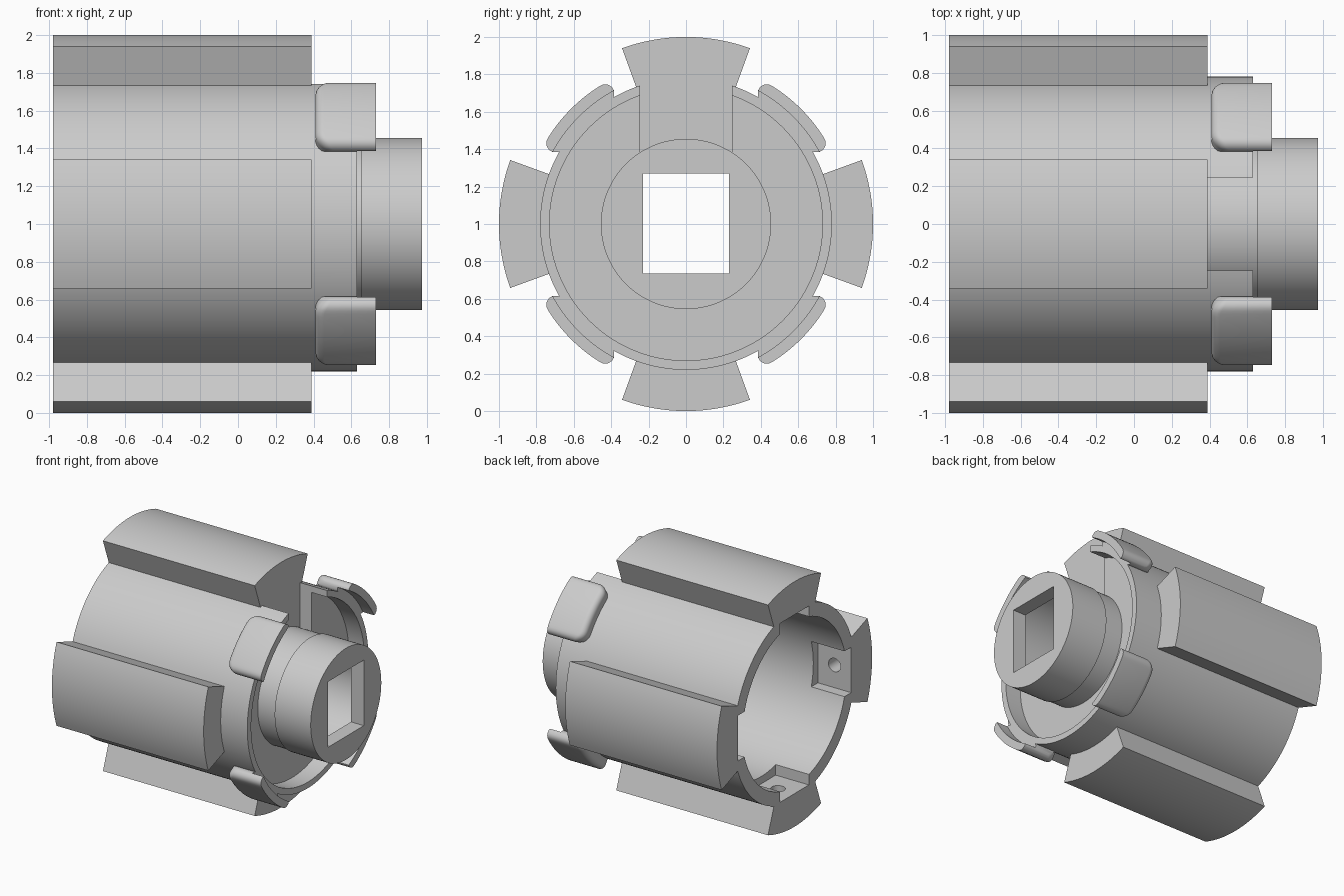
import bpy, bmesh
from math import radians, sin, cos, pi, sqrt
from mathutils import Matrix, Vector

cube = bpy.data.objects.get("Cube")
if cube:
    bpy.data.objects.remove(cube)

grey = bpy.data.materials.new("matte grey")
grey.use_nodes = True
grey.diffuse_color = (0.6, 0.6, 0.6, 1)
grey.node_tree.nodes["Principled BSDF"].inputs["Base Color"].default_value = (0.6, 0.6, 0.6, 1)

AXIS_Z = 1.0


def polar(x, r, a):
    return Vector((x, r * sin(a), AXIS_Z + r * cos(a)))


def finish(name, bm):
    bmesh.ops.recalc_face_normals(bm, faces=bm.faces)
    mesh = bpy.data.meshes.new(name)
    bm.to_mesh(mesh)
    bm.free()
    mesh.materials.append(grey)
    ob = bpy.data.objects.new(name, mesh)
    bpy.context.collection.objects.link(ob)
    return ob


def activate(ob):
    bpy.ops.object.select_all(action='DESELECT')
    ob.select_set(True)
    bpy.context.view_layer.objects.active = ob


def smooth(ob):
    activate(ob)
    bpy.ops.object.shade_smooth_by_angle(angle=radians(30))


def skin(name, sections, closed):
    """Join equal closed sections, welding points that coincide."""
    bm = bmesh.new()
    known = {}

    def vert(p):
        key = tuple(round(c, 5) for c in p)
        if key not in known:
            known[key] = bm.verts.new(p)
        return known[key]

    def face(points):
        unique = list(dict.fromkeys(vert(p) for p in points))
        if len(unique) > 2 and not bm.faces.get(unique):
            bm.faces.new(unique)

    count = len(sections)
    for i in range(count if closed else count - 1):
        a, b = sections[i], sections[(i + 1) % count]
        for j in range(len(a)):
            k = (j + 1) % len(a)
            face((a[j], a[k], b[k], b[j]))
    if not closed:
        face(sections[0])
        face(sections[-1])
    return finish(name, bm)


def revolve(name, profile):
    """Turn (x, plain radius, rib radius) points round the x axis."""
    spokes = []
    for q in range(4):
        spokes += [(q * 90 - 20 + 2.5 * i, True) for i in range(17)]
        spokes += [(q * 90 + 20 + 2.5 * i, False) for i in range(21)]
    return skin(name, [[polar(x, rib if on_rib else plain, radians(a))
                        for x, plain, rib in profile] for a, on_rib in spokes], True)


def box_cutter(x0, x1, half_y, z0, z1, turn=0.0):
    bm = bmesh.new()
    size = Matrix.Diagonal((x1 - x0, 2 * half_y, z1 - z0, 1))
    place = Matrix.Translation(((x0 + x1) / 2, 0, (z0 + z1) / 2))
    lift = Matrix.Translation((0, 0, AXIS_Z))
    bmesh.ops.create_cube(bm, size=1, matrix=lift @ Matrix.Rotation(turn, 4, 'X') @ place @ size)
    return finish("cutter", bm)


def hole_cutter(x, radius, z0, z1, turn):
    bm = bmesh.new()
    place = Matrix.Translation((x, 0, (z0 + z1) / 2))
    lift = Matrix.Translation((0, 0, AXIS_Z))
    bmesh.ops.create_cone(bm, cap_ends=True, segments=24, radius1=radius, radius2=radius,
                          depth=z1 - z0, matrix=lift @ Matrix.Rotation(turn, 4, 'X') @ place)
    return finish("cutter", bm)


def cut(ob, cutter):
    cutter.hide_render = True
    mod = ob.modifiers.new("cut", 'BOOLEAN')
    mod.operation = 'DIFFERENCE'
    mod.solver = 'EXACT'
    mod.object = cutter
    activate(ob)
    bpy.ops.object.modifier_apply(modifier=mod.name)
    bpy.data.objects.remove(cutter)


# Hollow barrel with four ribs and a recessed collar
barrel = revolve("ribbed_barrel", [
    (-0.98, 0.67, 0.67), (-0.98, 0.78, 0.78), (-0.98, 0.78, 1.0), (0.39, 0.78, 1.0),
    (0.39, 0.78, 0.78), (0.63, 0.78, 0.78), (0.63, 0.73, 0.73), (0.49, 0.73, 0.73),
    (0.49, 0.42, 0.42), (0.3, 0.42, 0.42), (0.3, 0.67, 0.67)])

# Notch through the top of the collar
cut(barrel, box_cutter(0.39, 0.8, 0.245, 0.3, 0.95))

# Pockets with screw holes inside the open end
for q in range(4):
    cut(barrel, box_cutter(-1.1, -0.68, 0.185, 0.5, 0.73, q * pi / 2))
    cut(barrel, hole_cutter(-0.83, 0.055, 0.69, 0.87, q * pi / 2))
smooth(barrel)

# Hub with a stepped neck and a rectangular socket
hub = revolve("socket_hub", [(x, r, r) for x, r in (
    (0.29, 0.4), (0.29, 0.445), (0.65, 0.445), (0.65, 0.455),
    (0.975, 0.455), (0.975, 0), (0.86, 0), (0.86, 0.4))])
cut(hub, box_cutter(0.7, 1.1, 0.23, -0.265, 0.27))
smooth(hub)


# Rounded pads curved round the collar, overhanging its end
def round_in(radius, d):
    """Height of a quarter round at distance d from its end."""
    return sqrt(max(0, radius ** 2 - max(0, radius - d) ** 2))


def pad(name, middle):
    half_len, mid_r, half_t, corner = 0.238, 0.82, 0.05, 0.09
    sections = []
    steps = 28
    for i in range(steps + 1):
        s = -half_len * cos(pi * i / steps)
        d = half_len - abs(s)
        t = max(0.008, round_in(half_t, d))
        x0 = 0.41 + corner - round_in(corner, d)
        inner, outer = mid_r - t, mid_r + t
        step = min(max(inner + 0.001, 0.81), outer - 0.002)
        f = min(0.045, t)
        outline = [(x0, inner), (0.63, inner), (0.63, step), (0.73, step), (0.73, outer)]
        for j in range(7):
            a = pi / 2 + j * pi / 12
            outline.append((x0 + f + f * cos(a), outer - f + f * sin(a)))
        sections.append([polar(x, r, middle + s / mid_r) for x, r in outline])
    smooth(skin(name, sections, False))


for q, side in enumerate(("upper_back", "lower_back", "lower_front", "upper_front")):
    pad(side + "_pad", pi / 4 + q * pi / 2)
